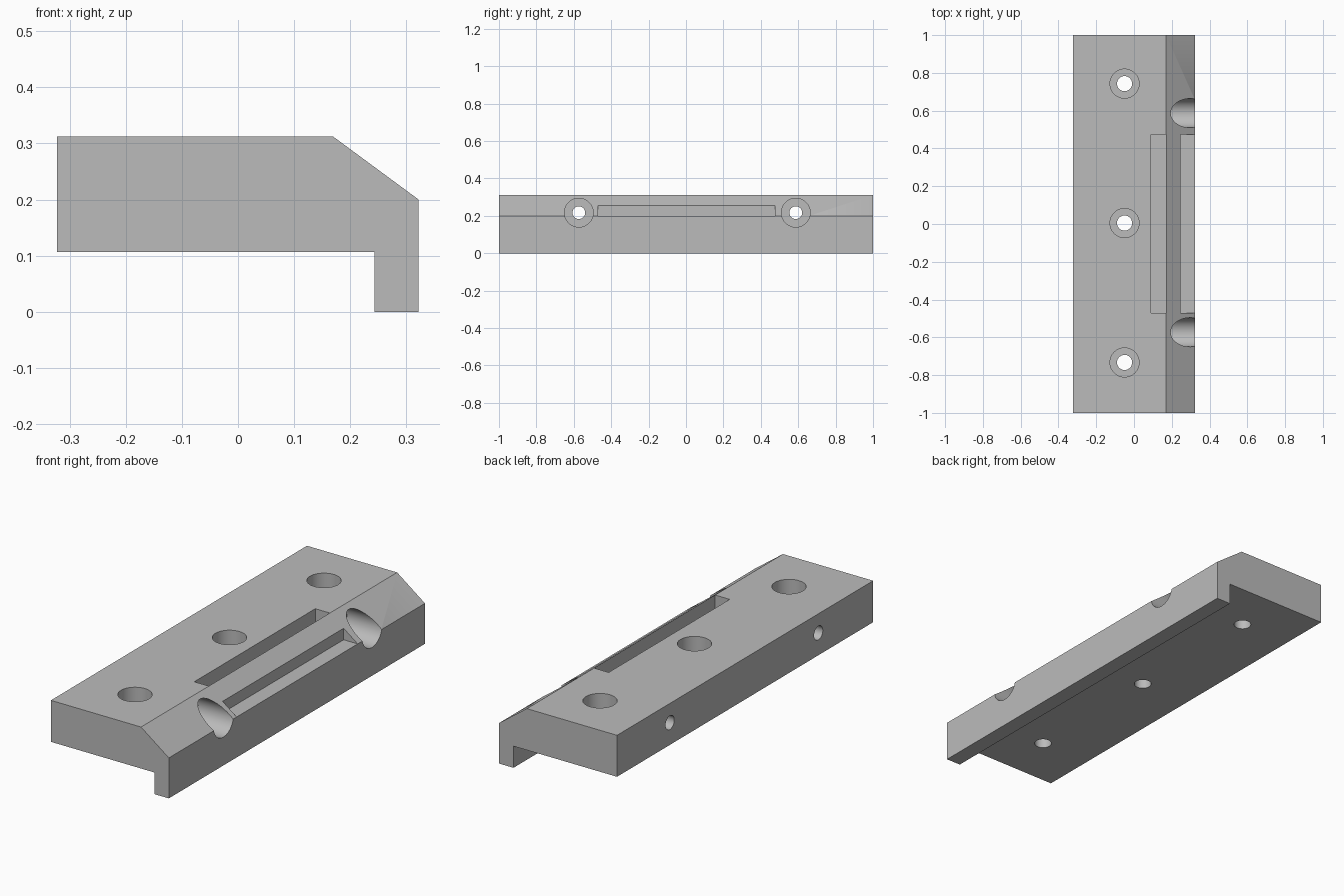
import bpy, bmesh, math
from mathutils import Matrix, Vector

cube = bpy.data.objects.get("Cube")
if cube:
    bpy.data.objects.remove(cube, do_unlink=True)

grey = bpy.data.materials.new("plain grey")
grey.use_nodes = True
colour = (0.5, 0.5, 0.5, 1)
grey.diffuse_color = colour
grey.node_tree.nodes["Principled BSDF"].inputs["Base Color"].default_value = colour


def add_object(name, bm):
    bmesh.ops.recalc_face_normals(bm, faces=bm.faces)
    mesh = bpy.data.meshes.new(name)
    bm.to_mesh(mesh)
    bm.free()
    mesh.materials.append(grey)
    obj = bpy.data.objects.new(name, mesh)
    bpy.context.collection.objects.link(obj)
    return obj


def cut(obj, bm):
    """Subtract a solid from obj and discard the cutter."""
    cutter = add_object("cutter", bm)
    cutter.hide_render = True
    mod = obj.modifiers.new("cut", 'BOOLEAN')
    mod.operation = 'DIFFERENCE'
    mod.solver = 'EXACT'
    mod.object = cutter
    bpy.context.view_layer.objects.active = obj
    bpy.ops.object.modifier_apply(modifier=mod.name)
    bpy.data.objects.remove(cutter, do_unlink=True)


def rod(start, end, radius):
    start, end = Vector(start), Vector(end)
    axis = end - start
    bm = bmesh.new()
    turn = axis.to_track_quat('Z', 'Y').to_matrix().to_4x4()
    bmesh.ops.create_cone(bm, cap_ends=True, segments=64, radius1=radius,
                          radius2=radius, depth=axis.length,
                          matrix=Matrix.Translation((start + end) / 2) @ turn)
    return bm


def box(low, high):
    low, high = Vector(low), Vector(high)
    bm = bmesh.new()
    bmesh.ops.create_cube(bm, size=1, matrix=Matrix.Translation((low + high) / 2)
                          @ Matrix.Diagonal((*(high - low), 1)))
    return bm


# Plate with chamfered top edge and a lip hanging below, extruded along y
profile = [(-0.323, 0.107), (-0.323, 0.312), (0.17, 0.312), (0.322, 0.2),
           (0.322, 0), (0.243, 0), (0.243, 0.107)]
bm = bmesh.new()
face = bm.faces.new([bm.verts.new((x, -1, z)) for x, z in profile])
ext = bmesh.ops.extrude_face_region(bm, geom=[face])
bmesh.ops.translate(bm, vec=(0, 2, 0),
                    verts=[g for g in ext["geom"] if isinstance(g, bmesh.types.BMVert)])
plate = add_object("mounting_plate", bm)

# Pocket in the top and notch in the chamfer, leaving a rail between them
for x1, x2 in ((0.09, 0.17), (0.245, 0.4)):
    cut(plate, box((x1, -0.47, 0.2), (x2, 0.475, 0.4)))

# Counterbored vertical holes
for y in (-0.733, 0.005, 0.743):
    cut(plate, rod((-0.05, y, 0.2), (-0.05, y, 0.4), 0.077))
    cut(plate, rod((-0.05, y, 0), (-0.05, y, 0.3), 0.04))

# Counterbored crosswise holes
for y in (-0.573, 0.587):
    cut(plate, rod((0.13, y, 0.217), (0.5, y, 0.217), 0.077))
    cut(plate, rod((-0.5, y, 0.217), (0.2, y, 0.217), 0.034))

# Smooth bores, sharp edges
bpy.ops.object.select_all(action='DESELECT')
plate.select_set(True)
bpy.context.view_layer.objects.active = plate
bpy.ops.object.shade_smooth_by_angle(angle=math.radians(30))
